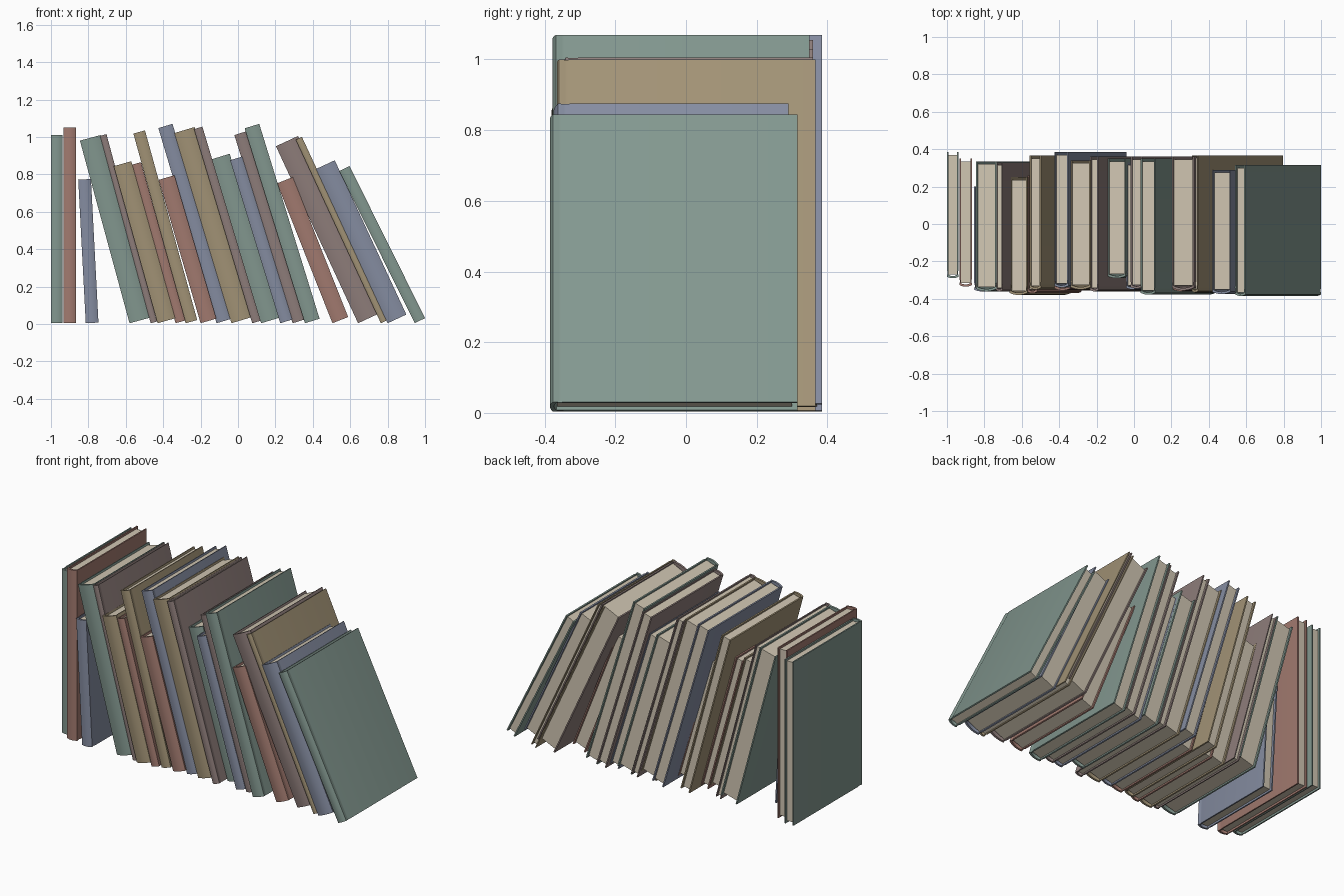
import bpy, bmesh, math
from mathutils import Matrix

if "Cube" in bpy.data.objects:
    bpy.data.objects.remove(bpy.data.objects["Cube"])


def material(name, rgb):
    m = bpy.data.materials.new(name)
    m.diffuse_color = (*rgb, 1)
    m.use_nodes = True
    m.node_tree.nodes["Principled BSDF"].inputs["Base Color"].default_value = m.diffuse_color
    return m


MATS = {
    "teal": material("teal", (0.225, 0.31, 0.275)),
    "red": material("red", (0.36, 0.195, 0.16)),
    "blue": material("blue", (0.235, 0.265, 0.355)),
    "mauve": material("mauve", (0.27, 0.205, 0.195)),
    "tan": material("tan", (0.36, 0.29, 0.18)),
}
PAPER = material("paper", (0.64, 0.57, 0.45))


def prism(name, outline, z0, z1, mat, place):
    """Extrude an xy outline from z0 to z1 and place it."""
    bm = bmesh.new()
    lo = [bm.verts.new((x, y, z0)) for x, y in outline]
    hi = [bm.verts.new((x, y, z1)) for x, y in outline]
    n = len(outline)
    bm.faces.new(lo)
    bm.faces.new(hi)
    for i in range(n):
        j = (i + 1) % n
        bm.faces.new((lo[i], lo[j], hi[j], hi[i]))
    bmesh.ops.recalc_face_normals(bm, faces=bm.faces)
    bm.transform(place)
    me = bpy.data.meshes.new(name)
    bm.to_mesh(me)
    bm.free()
    me.materials.append(mat)
    ob = bpy.data.objects.new(name, me)
    bpy.context.collection.objects.link(ob)
    bpy.ops.object.select_all(action='DESELECT')
    ob.select_set(True)
    bpy.context.view_layer.objects.active = ob
    bpy.ops.object.shade_smooth_by_angle(angle=math.radians(30))


def arc(x0, x1, y, bulge, n=8):
    """Points of a shallow curve from x0 to x1, bulging towards -y."""
    pts = []
    for i in range(n + 1):
        s = i / n
        pts.append((x0 + (x1 - x0) * s, y - bulge * (1 - (2 * s - 1) ** 2)))
    return pts


def book(i, colour, xl, width, lean, top, y0, y1):
    a = math.radians(lean)
    base = 0.004
    t = width / math.cos(a)
    h = (top - base - t * math.sin(a)) / math.cos(a)
    c = min(0.008, t * 0.16)           # board thickness
    g = min(0.003, c * 0.4)            # hinge groove depth
    bulge = 0.003 + 0.09 * t
    ys = y0 + bulge                    # where the spine meets the boards
    place = Matrix.Translation((xl, 0, base)) @ Matrix.Rotation(-a, 4, 'Y')
    # cover: left board, hinge, rounded spine, hinge, right board
    outer_l = [(0, y1), (0, ys + 0.035), (g, ys + 0.024), (g, ys + 0.016), (0, ys + 0.006)]
    outer_r = [(t - x, y) for x, y in reversed(outer_l)]
    inner = [(t - c, y1), (t - c, ys + 0.01)]
    inner += arc(t - c, c, ys + 0.01, bulge * 0.8)[1:-1]
    inner += [(c, ys + 0.01), (c, y1)]
    prism(f"book_{i:02d}_cover", outer_l + arc(0, t, ys, bulge) + outer_r + inner,
          0, h, MATS[colour], place)
    # pages: plain block set back from the cover edges
    e = c * 0.95
    yf, yb = ys + 0.011, y1 - 0.015
    pages = [(e, yf), (t - e, yf), (t - e, yb), (e, yb)]
    prism(f"book_{i:02d}_pages", pages, 0.012, h - 0.012, PAPER, place)


# colour, bottom left x, width, lean in degrees, top z, front y, back y
BOOKS = [
    ("teal", -1.0, 0.062, 0, 1.01, -0.29, 0.385),
    ("red", -0.934, 0.068, 0, 1.05, -0.335, 0.35),
    ("blue", -0.814, 0.068, 3, 0.775, -0.36, 0.20),
    ("teal", -0.58, 0.110, 15.2, 1.01, -0.36, 0.335),
    ("mauve", -0.467, 0.034, 15.1, 1.015, -0.36, 0.33),
    ("tan", -0.43, 0.094, 15.6, 0.87, -0.38, 0.25),
    ("red", -0.334, 0.052, 15.6, 0.865, -0.37, 0.26),
    ("tan", -0.28, 0.062, 15.4, 1.035, -0.35, 0.365),
    ("red", -0.20, 0.084, 16.3, 0.795, -0.355, 0.25),
    ("blue", -0.115, 0.076, 16.6, 1.07, -0.34, 0.385),
    ("tan", -0.035, 0.108, 16.7, 1.053, -0.35, 0.34),
    ("mauve", 0.076, 0.045, 16.7, 1.055, -0.36, 0.36),
    ("teal", 0.124, 0.098, 16.9, 0.91, -0.29, 0.35),
    ("blue", 0.226, 0.064, 17.1, 0.895, -0.35, 0.33),
    ("mauve", 0.292, 0.064, 17.2, 1.03, -0.345, 0.36),
    ("teal", 0.358, 0.078, 17.2, 1.07, -0.378, 0.35),
    ("red", 0.505, 0.084, 21.6, 0.785, -0.36, 0.26),
    ("mauve", 0.642, 0.118, 24.9, 1.005, -0.355, 0.36),
    ("tan", 0.764, 0.033, 24.9, 1.0, -0.365, 0.367),
    ("blue", 0.80, 0.100, 24.9, 0.875, -0.375, 0.29),
    ("teal", 0.945, 0.055, 26.4, 0.845, -0.385, 0.315),
]
for i, b in enumerate(BOOKS, 1):
    book(i, *b)
